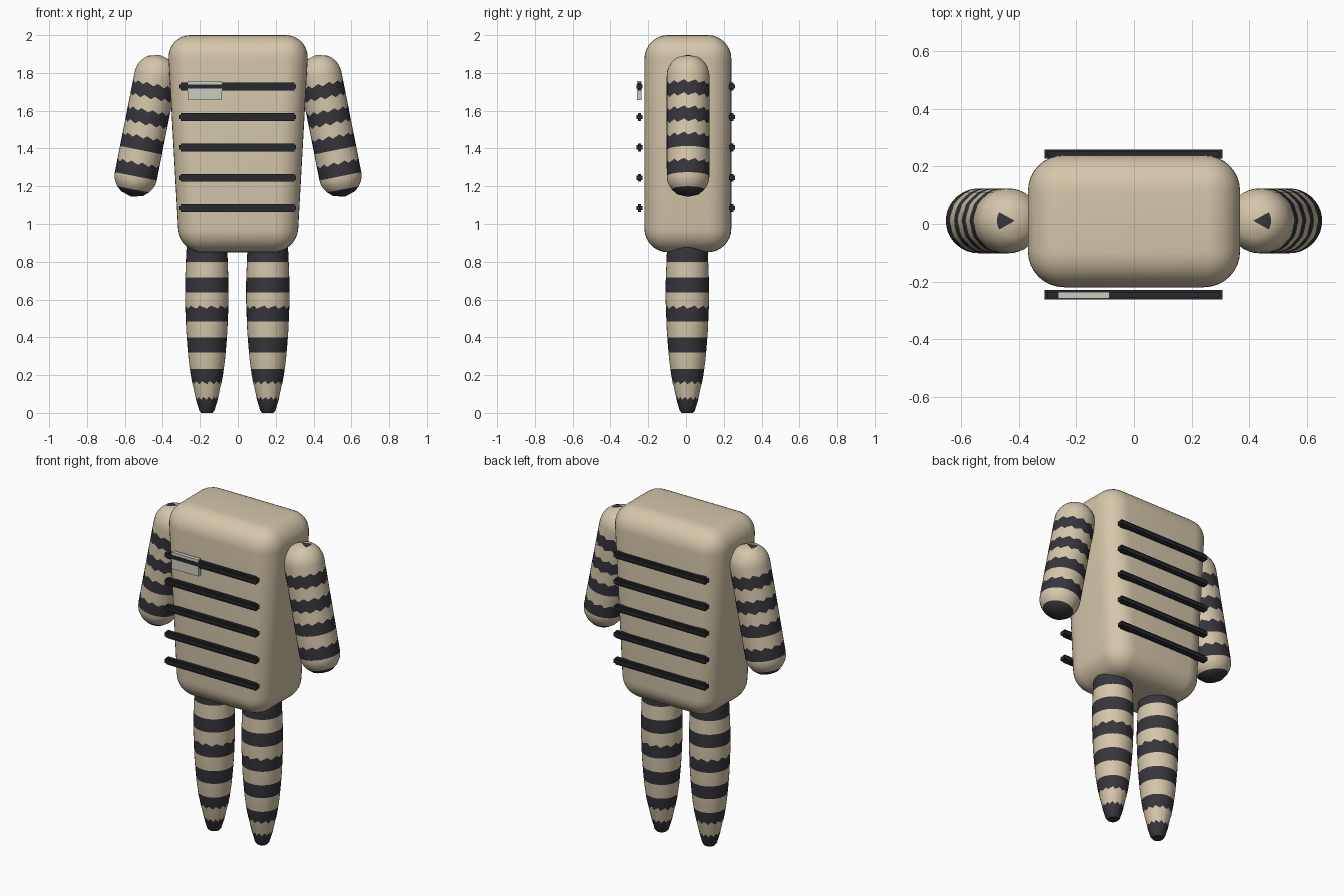
import bpy, bmesh, math
from mathutils import Matrix

if "Cube" in bpy.data.objects:
    bpy.data.objects.remove(bpy.data.objects["Cube"])


def material(name, rgb):
    m = bpy.data.materials.new(name)
    m.diffuse_color = (*rgb, 1)
    m.use_nodes = True
    m.node_tree.nodes["Principled BSDF"].inputs["Base Color"].default_value = m.diffuse_color
    return m


BEIGE = material("beige cloth", (0.66, 0.565, 0.40))
STRIPE = material("dark stripe", (0.036, 0.036, 0.045))
BLACK = material("black bar", (0.02, 0.021, 0.026))
GREY = material("pale grey tag", (0.60, 0.61, 0.54))


def finish(bm, name, mats, smooth=True):
    bmesh.ops.recalc_face_normals(bm, faces=bm.faces)
    me = bpy.data.meshes.new(name)
    bm.to_mesh(me)
    bm.free()
    for m in mats:
        me.materials.append(m)
    ob = bpy.data.objects.new(name, me)
    bpy.context.collection.objects.link(ob)
    if smooth:
        bpy.ops.object.select_all(action='DESELECT')
        ob.select_set(True)
        bpy.context.view_layer.objects.active = ob
        bpy.ops.object.shade_smooth_by_angle(angle=math.radians(40))
    return ob


def add_box(bm, x0, x1, y0, y1, z0, z1):
    mat = Matrix.Translation(((x0 + x1) / 2, (y0 + y1) / 2, (z0 + z1) / 2))
    mat = mat @ Matrix.Diagonal((x1 - x0, y1 - y0, z1 - z0, 1))
    return bmesh.ops.create_cube(bm, size=1, matrix=mat)["verts"]


def interpolate(profile, s):
    for (s0, r0), (s1, r1) in zip(profile, profile[1:]):
        if s0 <= s <= s1:
            return r0 + (r1 - r0) * (s - s0) / (s1 - s0)
    return profile[-1][1]


def striped_limb(name, profile, bands, jagged, matrix, side, patch=False, n=36):
    """Turned limb along z; rings fall on the stripe edges, some of them torn."""
    lo, hi = profile[0][0], profile[-1][0]
    edges = [s for b in bands for s in b if lo + 0.003 < s < hi - 0.003]
    plain = [s for s, r in profile if all(abs(s - e) > 0.014 for e in edges)]
    levels = sorted(set(plain + edges + [lo, hi]))
    bm = bmesh.new()
    rings = []
    for s in levels:
        r = interpolate(profile, s)
        if r < 1e-4:
            rings.append([bm.verts.new((0, 0, s))])
            continue
        ring = []
        for i in range(n):
            a = 2 * math.pi * i / n
            tear = 0.016 * ((i % 3) / 2 - 0.5) if s in jagged else 0
            ring.append(bm.verts.new((side * r * math.cos(a), r * math.sin(a), s + tear)))
        rings.append(ring)
    for k, (a, b) in enumerate(zip(rings, rings[1:])):
        mid = (levels[k] + levels[k + 1]) / 2
        dark = any(b0 < mid < b1 for b0, b1 in bands)
        for i in range(n):
            j = (i + 1) % n
            if len(a) == 1:
                f = bm.faces.new((a[0], b[i], b[j]))
            elif len(b) == 1:
                f = bm.faces.new((a[i], a[j], b[0]))
                # small wedge at the shoulder, facing outward
                if patch and (i < 3 or i >= n - 3):
                    f.material_index = 1
            else:
                f = bm.faces.new((a[i], a[j], b[j], b[i]))
            if dark:
                f.material_index = 1
    for ring in (rings[0], rings[-1]):
        if len(ring) > 1:
            f = bm.faces.new(ring)
            f.material_index = 1
    bm.transform(matrix)
    return finish(bm, name, [BEIGE, STRIPE])


# Torso: tapered block with wide rounded edges
bm = bmesh.new()
for v in add_box(bm, -1, 1, -0.22, 0.24, 0.85, 2.0):
    v.co.x *= 0.376 if v.co.z > 1.4 else 0.312
bmesh.ops.bevel(bm, geom=bm.edges[:], offset=0.125, segments=8, profile=0.5,
                affect='EDGES', clamp_overlap=True)
finish(bm, "torso", [BEIGE])

# Arms: tilted capsules with stripes
R, H = 0.113, 0.27
dome = [(H + R * math.sin(t), R * math.cos(t))
        for t in (math.radians(d) for d in (0, 12, 24, 36, 47, 58))]
capsule = [(-H - R, 0)] + [(-s, r) for s, r in reversed(dome)] + dome + [(H + R, 0)]
arm_bands = [(-0.40, -0.343)] + [(0.01 + 0.1413 * k, 0.08 + 0.1413 * k) for k in (-2, -1, 0, 1)]
arm_jags = [b[1] for b in arm_bands[1:]] + [arm_bands[3][0], arm_bands[4][0]]
for side, label in ((-1, "left"), (1, "right")):
    place = (Matrix.Translation((side * 0.489, 0.011, 1.52))
             @ Matrix.Rotation(-side * math.radians(11.2), 4, 'Y'))
    striped_limb(label + "_arm", capsule, arm_bands, arm_jags, place, side, patch=True)

# Legs: tapering to a blunt point
leg_profile = [(0.0, 0.03), (0.012, 0.04), (0.08, 0.058), (0.14, 0.072), (0.2, 0.085),
               (0.28, 0.096), (0.36, 0.103), (0.44, 0.109), (0.6, 0.115), (0.68, 0.115),
               (0.76, 0.112), (0.84, 0.109), (0.9, 0.105), (0.95, 0.09)]
leg_bands = [(-0.01, 0.077), (0.16, 0.232), (0.32, 0.4), (0.485, 0.56), (0.638, 0.718), (0.8, 0.96)]
for side, label in ((-1, "left"), (1, "right")):
    place = Matrix.Translation((side * 0.161 - 0.003, 0.007, 0))
    striped_limb(label + "_leg", leg_profile, leg_bands, (0.077, 0.16, 0.56), place, side)

# Bars across the chest and back: two crossed strips each
for label, y in (("front", -0.246), ("back", 0.243)):
    for i, z in enumerate((1.728, 1.567, 1.406, 1.245, 1.084)):
        bm = bmesh.new()
        add_box(bm, -0.312, 0.307, y - 0.016, y + 0.016, z - 0.011, z + 0.011)
        add_box(bm, -0.303, 0.298, y - 0.009, y + 0.009, z - 0.021, z + 0.021)
        finish(bm, f"{label}_bar_{i + 1}", [BLACK], smooth=False)

# Name tag clipped on the top front bar
bm = bmesh.new()
add_box(bm, -0.265, -0.085, -0.259, -0.236, 1.656, 1.757)
finish(bm, "chest_tag", [GREY], smooth=False)
